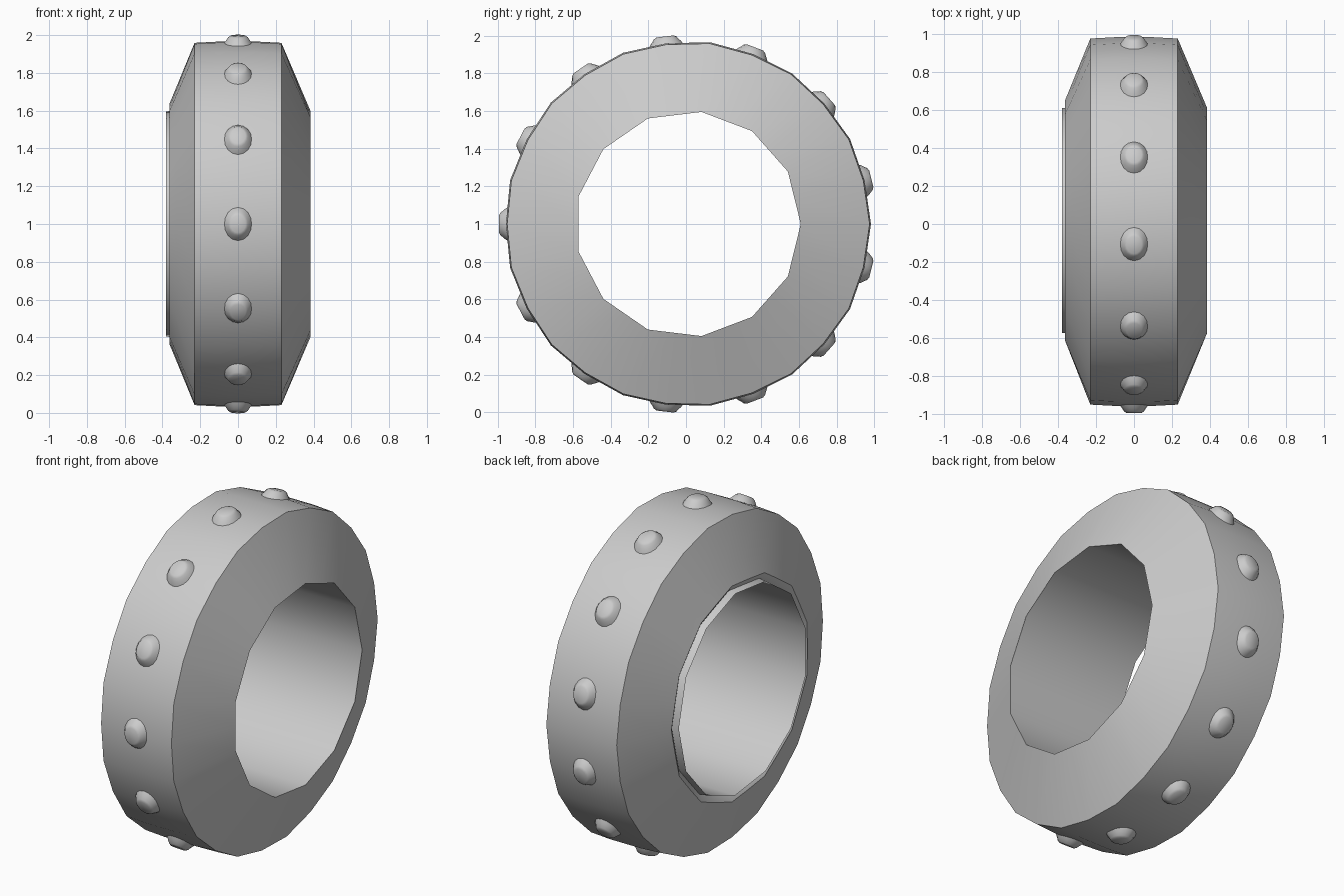
import bpy, bmesh
from math import cos, sin, pi

if "Cube" in bpy.data.objects:
    bpy.data.objects.remove(bpy.data.objects["Cube"])

CY, CZ = 0.01, 1.0      # wheel centre
STUDS = 13
SEG = STUDS * 2


def finish(name, bm, angle):
    bmesh.ops.recalc_face_normals(bm, faces=bm.faces)
    me = bpy.data.meshes.new(name)
    bm.to_mesh(me)
    bm.free()
    ob = bpy.data.objects.new(name, me)
    bpy.context.collection.objects.link(ob)
    bpy.ops.object.select_all(action='DESELECT')
    ob.select_set(True)
    bpy.context.view_layer.objects.active = ob
    bpy.ops.object.shade_smooth_by_angle(angle=angle)
    return ob


def place(x, r, a):
    return (x, CY + r * cos(a), CZ + r * sin(a))


# Tyre body: closed profile (x, radius) turned about the x axis;
# the bore is a 13-sided polygon, the tread is rounder
profile = [(-0.38, 0.60), (-0.335, 0.605), (-0.35, 0.622), (-0.362, 0.643),
           (-0.35, 0.672), (-0.325, 0.733), (-0.23, 0.966), (-0.10, 0.973),
           (0.10, 0.973), (0.23, 0.966), (0.385, 0.60)]
bm = bmesh.new()
rings = []
for i in range(SEG):
    a = 2 * pi * i / SEG
    ring = []
    for x, r in profile:
        flat = max(0.0, min(1.0, (0.9 - r) / 0.3))
        k = 1 - (i % 2) * (1 - cos(pi / STUDS)) * (0.2 + 0.8 * flat)
        ring.append(bm.verts.new(place(x, r * k, a)))
    rings.append(ring)
n = len(profile)
for i in range(SEG):
    p, q = rings[i], rings[(i + 1) % SEG]
    for j in range(n):
        k = (j + 1) % n
        bm.faces.new((p[j], p[k], q[k], q[j]))
finish("tyre_body", bm, 0.7)

# Tread studs: rounded, flat-topped bumps around the middle of the tread
bm = bmesh.new()
SIDES = 16
stud_profile = [(0.95, 0.085), (0.970, 0.074), (0.980, 0.066),
                (0.996, 0.055), (1.004, 0.042)]   # (height, radius)
for s in range(STUDS):
    a = 2 * pi * (s + 0.5) / STUDS
    loops = []
    for h, w in stud_profile:
        loop = []
        for t in range(SIDES):
            b = 2 * pi * t / SIDES
            side = w * sin(b) * 1.1
            loop.append(bm.verts.new((w * cos(b) * 0.95,
                                      CY + h * cos(a) - side * sin(a),
                                      CZ + h * sin(a) + side * cos(a))))
        loops.append(loop)
    for lo, hi in zip(loops, loops[1:]):
        for t in range(SIDES):
            u = (t + 1) % SIDES
            bm.faces.new((lo[t], lo[u], hi[u], hi[t]))
    bm.faces.new(loops[-1])
    bm.faces.new(loops[0][::-1])
finish("tread_studs", bm, 0.6)
